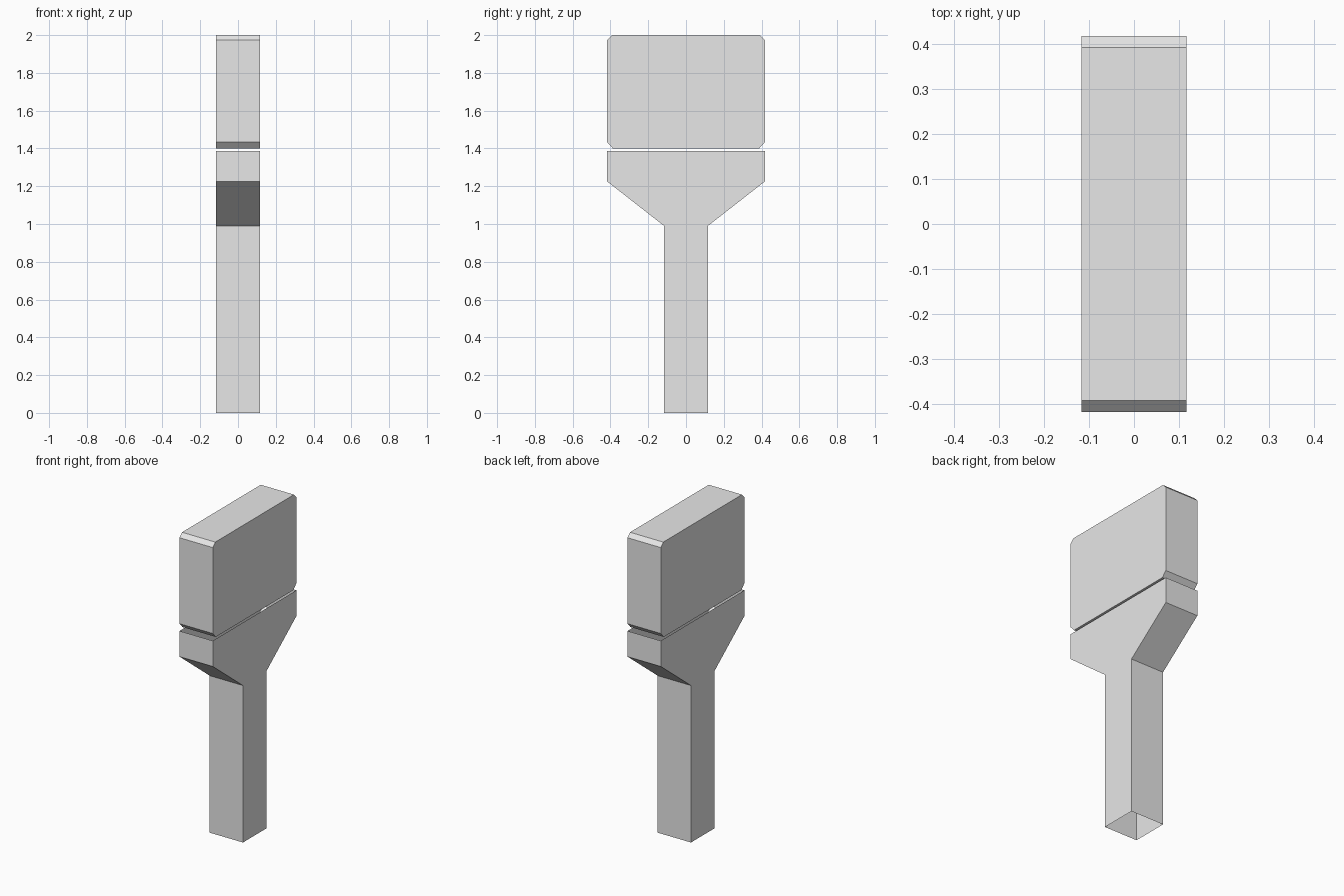
import bpy
import bmesh

default_cube = bpy.data.objects.get("Cube")
if default_cube:
    bpy.data.objects.remove(default_cube, do_unlink=True)

HALF_WIDTH = 0.116   # half thickness along x
HALF_DEPTH = 0.417   # half depth along y

grey = bpy.data.materials.new("plain grey")
grey.use_nodes = True
colour = (0.8, 0.8, 0.8, 1.0)
grey.diffuse_color = colour
grey.node_tree.nodes["Principled BSDF"].inputs["Base Color"].default_value = colour


def extrude_profile(name, half_profile, open_ends=False):
    """Mirror a (y, z) half profile across y = 0 and extrude it along x."""
    outline = half_profile + [(-y, z) for y, z in reversed(half_profile)]
    bm = bmesh.new()
    right = [bm.verts.new((-HALF_WIDTH, y, z)) for y, z in outline]
    left = [bm.verts.new((HALF_WIDTH, y, z)) for y, z in outline]
    bm.faces.new(right)
    bm.faces.new(left)
    for i in range(len(outline)):
        j = (i + 1) % len(outline)
        bm.faces.new((right[i], right[j], left[j], left[i]))
    bmesh.ops.recalc_face_normals(bm, faces=bm.faces[:])
    if open_ends:
        caps = [f for f in bm.faces if abs(f.normal.z) > 0.99]
        bmesh.ops.delete(bm, geom=caps, context="FACES_ONLY")
    mesh = bpy.data.meshes.new(name)
    bm.to_mesh(mesh)
    bm.free()
    mesh.materials.append(grey)
    obj = bpy.data.objects.new(name, mesh)
    bpy.context.collection.objects.link(obj)
    return obj


# Hollow handle flaring into a wide collar, open at top and bottom
extrude_profile("handle", [
    (HALF_WIDTH, 0.0),
    (HALF_WIDTH, 0.99),
    (HALF_DEPTH, 1.225),
    (HALF_DEPTH, 1.387),
], open_ends=True)

# Closed head block with chamfered corners, floating just above the collar
extrude_profile("head", [
    (HALF_DEPTH - 0.03, 1.4),
    (HALF_DEPTH, 1.433),
    (HALF_DEPTH, 1.975),
    (HALF_DEPTH - 0.025, 2.0),
])
